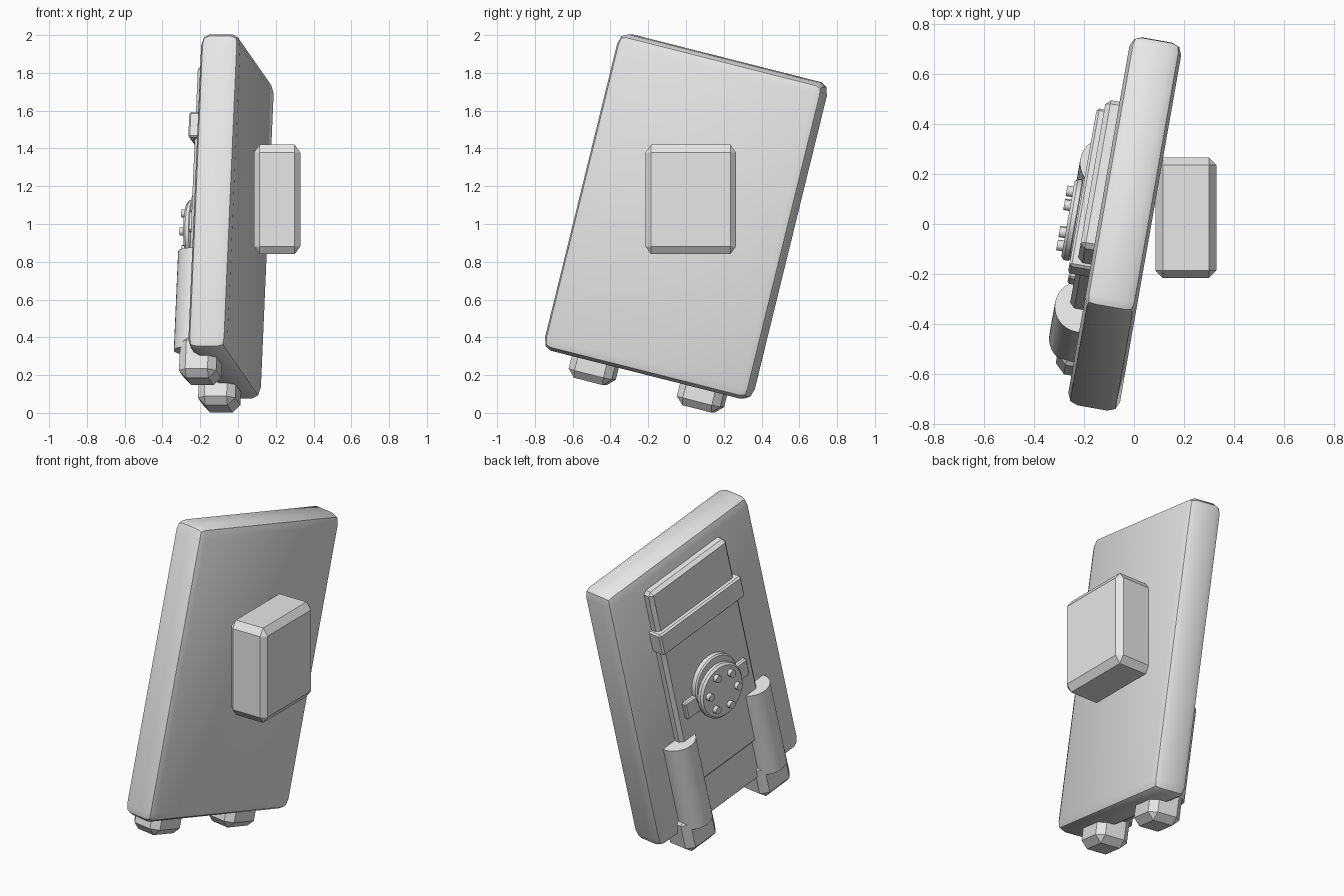
import bpy, math
from mathutils import Matrix, Vector

cube = bpy.data.objects.get("Cube")
if cube:
    bpy.data.objects.remove(cube)

grey = bpy.data.materials.new("light_grey")
grey.use_nodes = True
grey.diffuse_color = (0.8, 0.8, 0.8, 1)
grey.node_tree.nodes["Principled BSDF"].inputs["Base Color"].default_value = (0.8, 0.8, 0.8, 1)

# Leaning frame shared by the case and everything fixed to it
LEAN = (Matrix.Translation((-0.037, 0, 1.04))
        @ Matrix.Rotation(math.radians(-10), 4, 'Z')
        @ Matrix.Rotation(math.radians(-14), 4, 'X'))
FACE = -0.105  # detailed side of the case


def finish(obj, name, frame, bevel, segments):
    obj.name = name
    obj.data.materials.append(grey)
    if bevel:
        mod = obj.modifiers.new("bevel", 'BEVEL')
        mod.width = bevel
        mod.segments = segments
        mod.limit_method = 'ANGLE'
        bpy.ops.object.modifier_apply(modifier="bevel")
    bpy.ops.object.shade_smooth_by_angle(angle=math.radians(32))
    obj.matrix_world = frame @ obj.matrix_world
    return obj


def box(name, xs, ys, zs, bevel=0.0, frame=LEAN, segments=1, stretch=1.0):
    """Box from ranges; stretch lengthens the bevel along z."""
    lo, hi = Vector((xs[0], ys[0], zs[0])), Vector((xs[1], ys[1], zs[1]))
    bpy.ops.mesh.primitive_cube_add(size=1)
    obj = bpy.context.object
    size = hi - lo
    obj.data.transform(Matrix.Diagonal((size.x, size.y, size.z / stretch, 1)))
    place = Matrix.Translation((lo + hi) / 2) @ Matrix.Diagonal((1, 1, stretch, 1))
    finish(obj, name, Matrix.Identity(4), bevel, segments)
    obj.data.transform(frame @ place)
    return obj


def raised(name, depth, ys, zs, bevel=0.0):
    return box(name, (FACE - depth, FACE + 0.02), ys, zs, bevel)


def cylinder(name, radius, length, centre, axis='Z', sides=32, bevel=0.0):
    bpy.ops.mesh.primitive_cylinder_add(vertices=sides, radius=radius, depth=length)
    obj = bpy.context.object
    if axis == 'X':
        obj.data.transform(Matrix.Rotation(math.radians(90), 4, 'Y'))
    return finish(obj, name, LEAN @ Matrix.Translation(centre), bevel, 1)


def disc(name, radius, inner, outer, y, z, sides=32, bevel=0.0):
    x = FACE - (inner + outer) / 2
    return cylinder(name, radius, outer - inner, (x, y, z), 'X', sides, bevel)


# Case and the upright block on its side
box("case", (FACE, -FACE), (-0.57, 0.57), (-0.863, 0.863), 0.045, segments=2, stretch=1.4)
box("side_block", (0.085, 0.33), (-0.215, 0.265), (0.84, 1.42), 0.03,
    Matrix.Identity(4), stretch=1.4)

# Raised panel, lower flap and straps
raised("panel", 0.055, (-0.31, 0.31), (-0.59, 0.75), 0.02)
raised("lower_flap", 0.035, (-0.27, 0.27), (-0.83, -0.58), 0.01)
raised("upper_band", 0.085, (-0.33, 0.33), (0.35, 0.49), 0.01)
raised("dial_bar", 0.08, (-0.25, 0.25), (-0.14, -0.03), 0.008)

# Dial with a ring of studs
disc("dial_base", 0.165, 0.04, 0.09, 0, -0.03, bevel=0.008)
disc("dial", 0.165, 0.08, 0.122, 0, -0.08, bevel=0.012)
for i in range(6):
    a = math.radians(60 * i + 15)
    disc(f"dial_stud_{i + 1}", 0.022, 0.11, 0.147,
         0.11 * math.cos(a), -0.08 + 0.11 * math.sin(a), 12)

# Tubes and feet, mirrored front to back
for label, side in (("front", -1), ("rear", 1)):
    y = 0.3 * side
    cylinder(f"{label}_tube", 0.105, 0.54, (FACE - 0.01, y, -0.54))
    box(f"{label}_foot", (FACE - 0.07, FACE + 0.13), (y - 0.12, y + 0.12),
        (-0.975, -0.74), 0.04)
